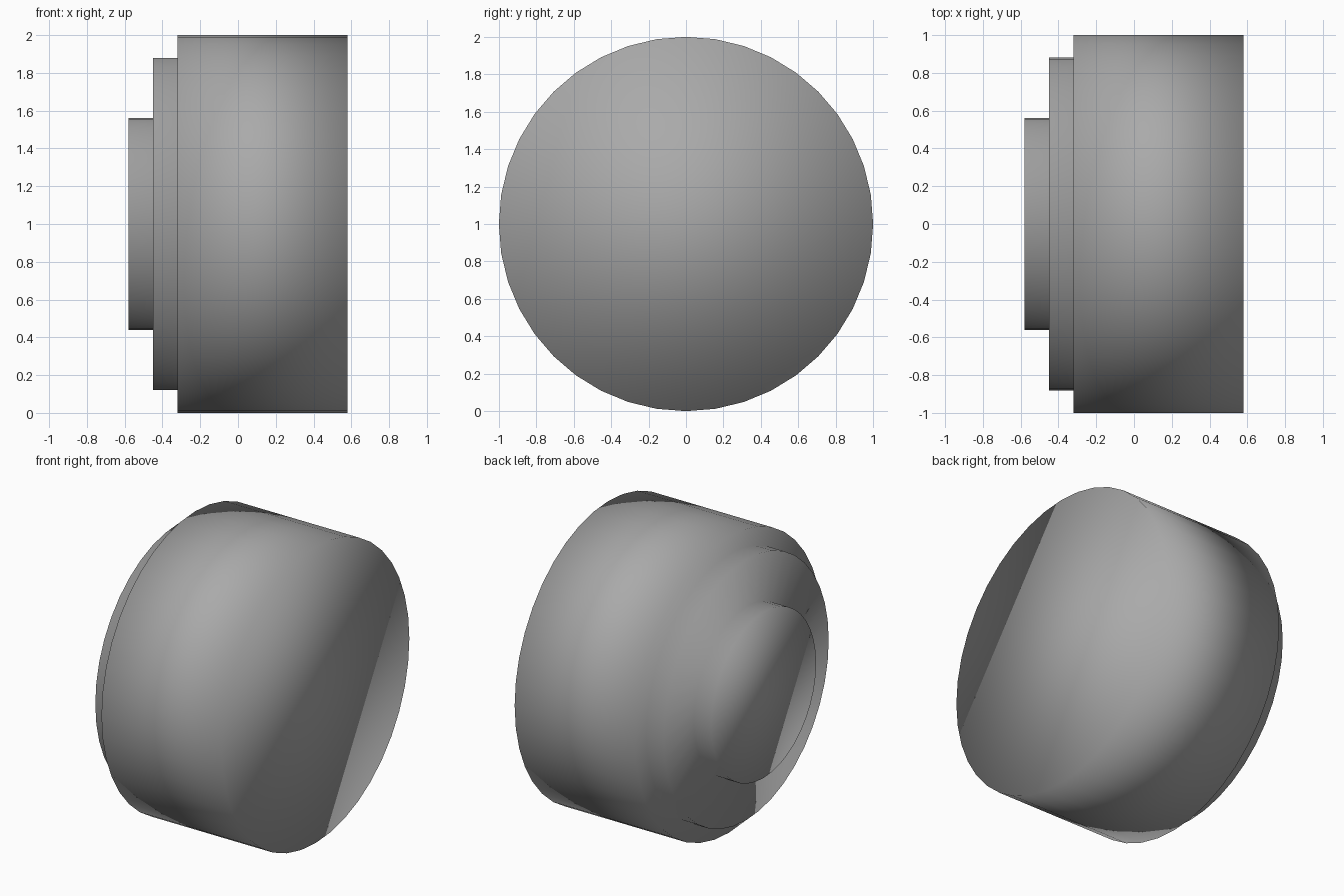
import bpy
import bmesh
from math import cos, sin, tau

cube = bpy.data.objects.get("Cube")
if cube:
    bpy.data.objects.remove(cube, do_unlink=True)

SIDES = 40

# Plain grey material
grey = bpy.data.materials.new("plain_grey")
grey.use_nodes = True
colour = (0.4, 0.4, 0.4, 1)
grey.diffuse_color = colour
grey.node_tree.nodes["Principled BSDF"].inputs["Base Color"].default_value = colour

# (x, radius) outline from the broad end to the small stepped end
profile = [(0.58, 1.0), (-0.32, 1.0), (-0.32, 0.88),
           (-0.45, 0.88), (-0.45, 0.56), (-0.58, 0.56)]


def ring(bm, x, radius):
    angles = [tau * i / SIDES for i in range(SIDES)]
    return [bm.verts.new((x, radius * cos(a), 1 + radius * sin(a))) for a in angles]


# One continuous skin: stepped sides joined ring to ring, closed by two caps
bm = bmesh.new()
rings = [ring(bm, x, r) for x, r in profile]
for a, b in zip(rings, rings[1:]):
    for i in range(SIDES):
        j = (i + 1) % SIDES
        bm.faces.new((a[i], a[j], b[j], b[i]))
bm.faces.new(rings[0])
bm.faces.new(rings[-1])
bmesh.ops.recalc_face_normals(bm, faces=bm.faces)
for face in bm.faces:
    face.smooth = True

mesh = bpy.data.meshes.new("stepped_drum")
bm.to_mesh(mesh)
bm.free()
mesh.materials.append(grey)
drum = bpy.data.objects.new("stepped_drum", mesh)
bpy.context.collection.objects.link(drum)
